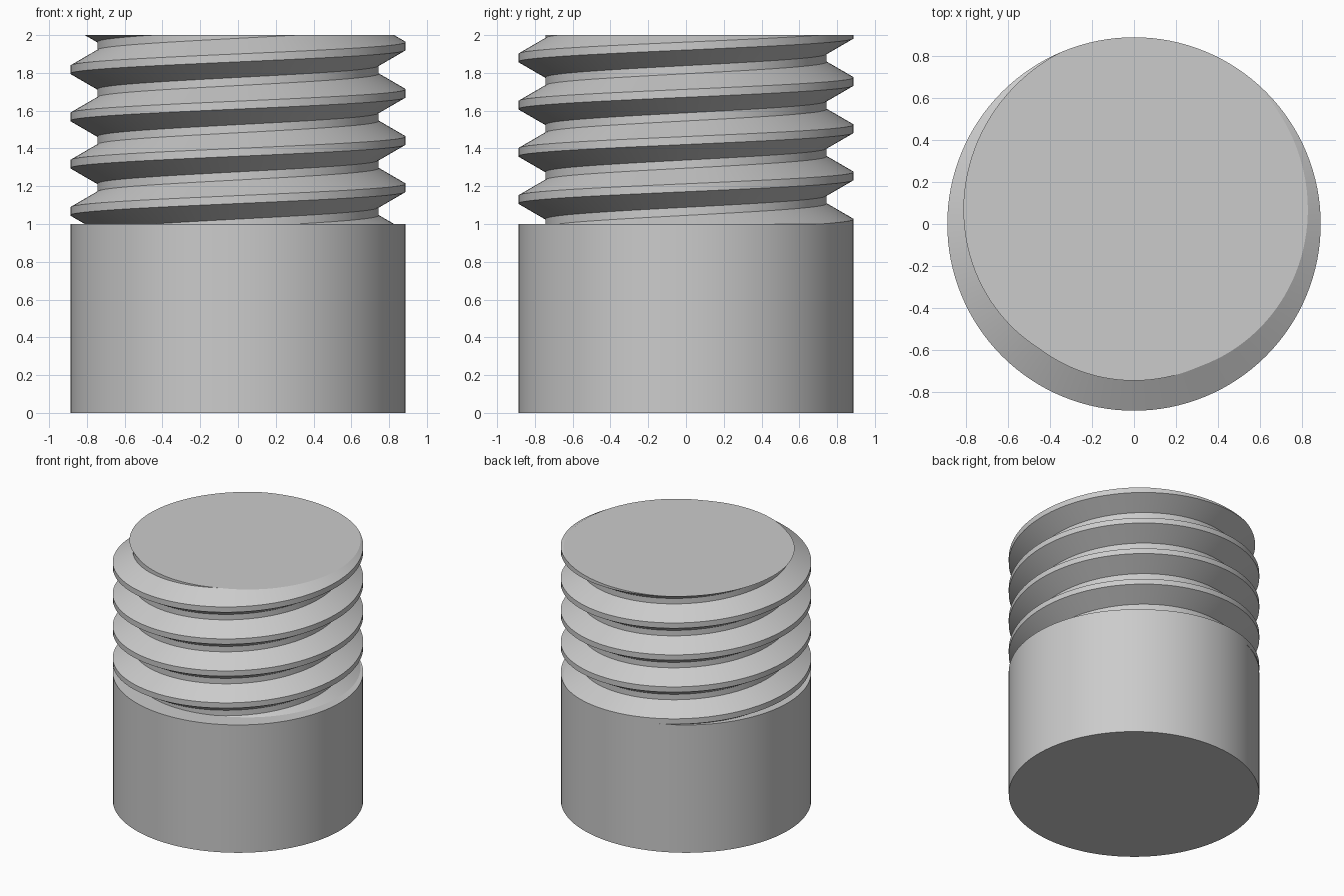
import bpy, bmesh, math

if "Cube" in bpy.data.objects:
    bpy.data.objects.remove(bpy.data.objects["Cube"])

SEGMENTS = 128
OUTER, ROOT = 0.888, 0.745          # crest and groove radii
BOTTOM, TOP = 1.0, 2.0              # threaded length
PITCH = 0.25
CREST_HALF = 0.021                  # half the flat crest width
FLANK = (OUTER - ROOT) * math.tan(math.radians(30))
CREST_Z = 1.942                     # crest height on the +x side

grey = bpy.data.materials.new("plain_grey")
grey.use_nodes = True
colour = (0.6, 0.6, 0.6, 1)
grey.diffuse_color = colour
grey.node_tree.nodes["Principled BSDF"].inputs["Base Color"].default_value = colour


def finish(name, bm):
    bmesh.ops.recalc_face_normals(bm, faces=bm.faces)
    mesh = bpy.data.meshes.new(name)
    bm.to_mesh(mesh)
    bm.free()
    mesh.materials.append(grey)
    obj = bpy.data.objects.new(name, mesh)
    bpy.context.collection.objects.link(obj)
    bpy.ops.object.select_all(action='DESELECT')
    obj.select_set(True)
    bpy.context.view_layer.objects.active = obj
    bpy.ops.object.shade_smooth_by_angle(angle=math.radians(30))
    return obj


def thread_radius(z, crest):
    """Radius of the trapezoid thread at height z, given a crest height."""
    d = abs((z - crest + PITCH / 2) % PITCH - PITCH / 2)
    t = min(max((d - CREST_HALF) / FLANK, 0), 1)
    return OUTER + (ROOT - OUTER) * t


# Plain round base
bm = bmesh.new()
bmesh.ops.create_cone(bm, cap_ends=True, segments=SEGMENTS, radius1=OUTER,
                      radius2=OUTER, depth=BOTTOM)
bmesh.ops.translate(bm, verts=bm.verts, vec=(0, 0, BOTTOM / 2))
finish("base_cylinder", bm)

# Right-handed helical thread, cut flat at both ends
bm = bmesh.new()
corners = (-CREST_HALF - FLANK, -CREST_HALF, CREST_HALF, CREST_HALF + FLANK)
columns = []
for i in range(SEGMENTS + 1):
    angle = math.tau * i / SEGMENTS
    crest = CREST_Z + PITCH * i / SEGMENTS
    column = []
    for turn in range(-6, 3):
        for corner in corners:
            z = min(max(crest + turn * PITCH + corner, BOTTOM), TOP)
            r = thread_radius(z, crest)
            column.append(bm.verts.new((r * math.cos(angle), r * math.sin(angle), z)))
    columns.append(column)
for a, b in zip(columns, columns[1:]):
    for j in range(len(a) - 1):
        if max(v.co.z for v in (a[j], a[j + 1], b[j], b[j + 1])) > BOTTOM and \
           min(v.co.z for v in (a[j], a[j + 1], b[j], b[j + 1])) < TOP:
            bm.faces.new((a[j], b[j], b[j + 1], a[j + 1]))
# Flat top face
bm.faces.new([column[-1] for column in columns[:-1]])
bmesh.ops.remove_doubles(bm, verts=bm.verts, dist=0.0002)
bmesh.ops.delete(bm, geom=[v for v in bm.verts if not v.link_faces], context='VERTS')
finish("threaded_shaft", bm)
